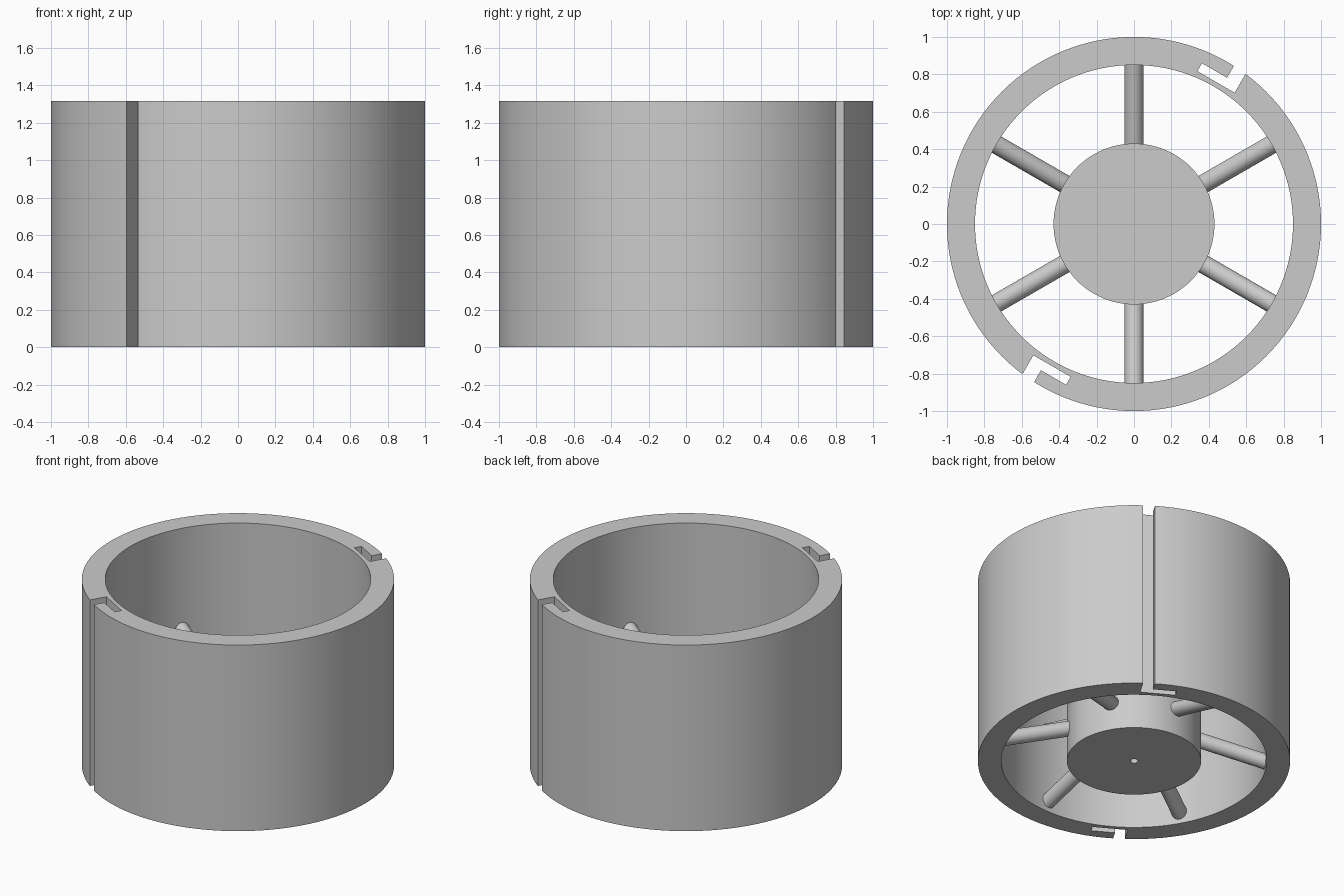
import bpy, bmesh, math
from mathutils import Vector, Matrix

if "Cube" in bpy.data.objects:
    bpy.data.objects.remove(bpy.data.objects["Cube"])

HEIGHT = 1.315
R_OUT, R_IN = 1.0, 0.85
HUB_R, HUB_H = 0.43, 0.68

grey = bpy.data.materials.new("light grey")
grey.use_nodes = True
grey.diffuse_color = (0.6, 0.6, 0.6, 1)
grey.node_tree.nodes["Principled BSDF"].inputs["Base Color"].default_value = (0.6, 0.6, 0.6, 1)


def finish(name, bm):
    """Turn a bmesh into a linked, coloured object."""
    bmesh.ops.recalc_face_normals(bm, faces=bm.faces)
    mesh = bpy.data.meshes.new(name)
    bm.to_mesh(mesh)
    bm.free()
    mesh.materials.append(grey)
    obj = bpy.data.objects.new(name, mesh)
    bpy.context.collection.objects.link(obj)
    return obj


def prism(name, outline, z0, z1, turn=0):
    """Extrude a closed outline from z0 to z1, turned about z."""
    bm = bmesh.new()
    face = bm.faces.new([bm.verts.new((x, y, z0)) for x, y in outline])
    top = bmesh.ops.extrude_face_region(bm, geom=[face])["geom"]
    bmesh.ops.translate(bm, vec=(0, 0, z1 - z0),
                        verts=[v for v in top if isinstance(v, bmesh.types.BMVert)])
    bm.transform(Matrix.Rotation(turn, 4, 'Z'))
    return finish(name, bm)


def circle(radius, n):
    return [(radius * math.cos(2 * math.pi * i / n),
             radius * math.sin(2 * math.pi * i / n)) for i in range(n)]


def rod(name, start, end, radius):
    """Round bar between two points."""
    axis = end - start
    bm = bmesh.new()
    bmesh.ops.create_cone(bm, cap_ends=True, segments=32, radius1=radius,
                          radius2=radius, depth=axis.length)
    bm.transform(Matrix.Translation((start + end) / 2)
                 @ axis.to_track_quat('Z', 'Y').to_matrix().to_4x4())
    return finish(name, bm)


def cut(obj, cutter):
    """Subtract the cutter from the object and discard it."""
    cutter.hide_render = True
    mod = obj.modifiers.new("cut", 'BOOLEAN')
    mod.operation = 'DIFFERENCE'
    mod.solver = 'EXACT'
    mod.object = cutter
    bpy.context.view_layer.objects.active = obj
    bpy.ops.object.modifier_apply(modifier=mod.name)
    bpy.data.objects.remove(cutter)


# Outer ring: a tube with two L-shaped slots on opposite sides
ring = prism("outer_ring", circle(R_OUT, 128), 0, HEIGHT)
cut(ring, prism("bore_cutter", circle(R_IN, 128), -0.1, HEIGHT + 0.1))
slot = [(-0.115, 0.877), (0.115, 0.877), (0.115, 1.1),
        (0.04, 1.1), (0.04, 0.926), (-0.115, 0.926)]
for turn in (-30, 150):
    cut(ring, prism("slot_cutter", slot, -0.1, HEIGHT + 0.1, math.radians(turn)))

# Central hub with a small blind hole underneath
hub = prism("hub", circle(HUB_R, 96), 0, HUB_H)
cut(hub, prism("hole_cutter", circle(0.025, 24), -0.1, 0.2))
parts = [ring, hub]

# Two tiers of spokes, the lower sloping down and the upper sloping up
for tier, side in (("lower", -1), ("upper", 1)):
    for i in range(6):
        a = math.radians(30 + 60 * i)
        ends = [Vector((r * math.cos(a), r * math.sin(a),
                        HUB_H / 2 + side * (0.145 + 0.268 * (r - HUB_R))))
                for r in (0.38, 0.87)]
        parts.append(rod(f"{tier}_spoke_{i + 1}", *ends, 0.05))

# Smooth the round walls, keep the edges crisp
bpy.ops.object.select_all(action='DESELECT')
for p in parts:
    p.select_set(True)
bpy.context.view_layer.objects.active = ring
bpy.ops.object.shade_smooth_by_angle(angle=math.radians(30))
